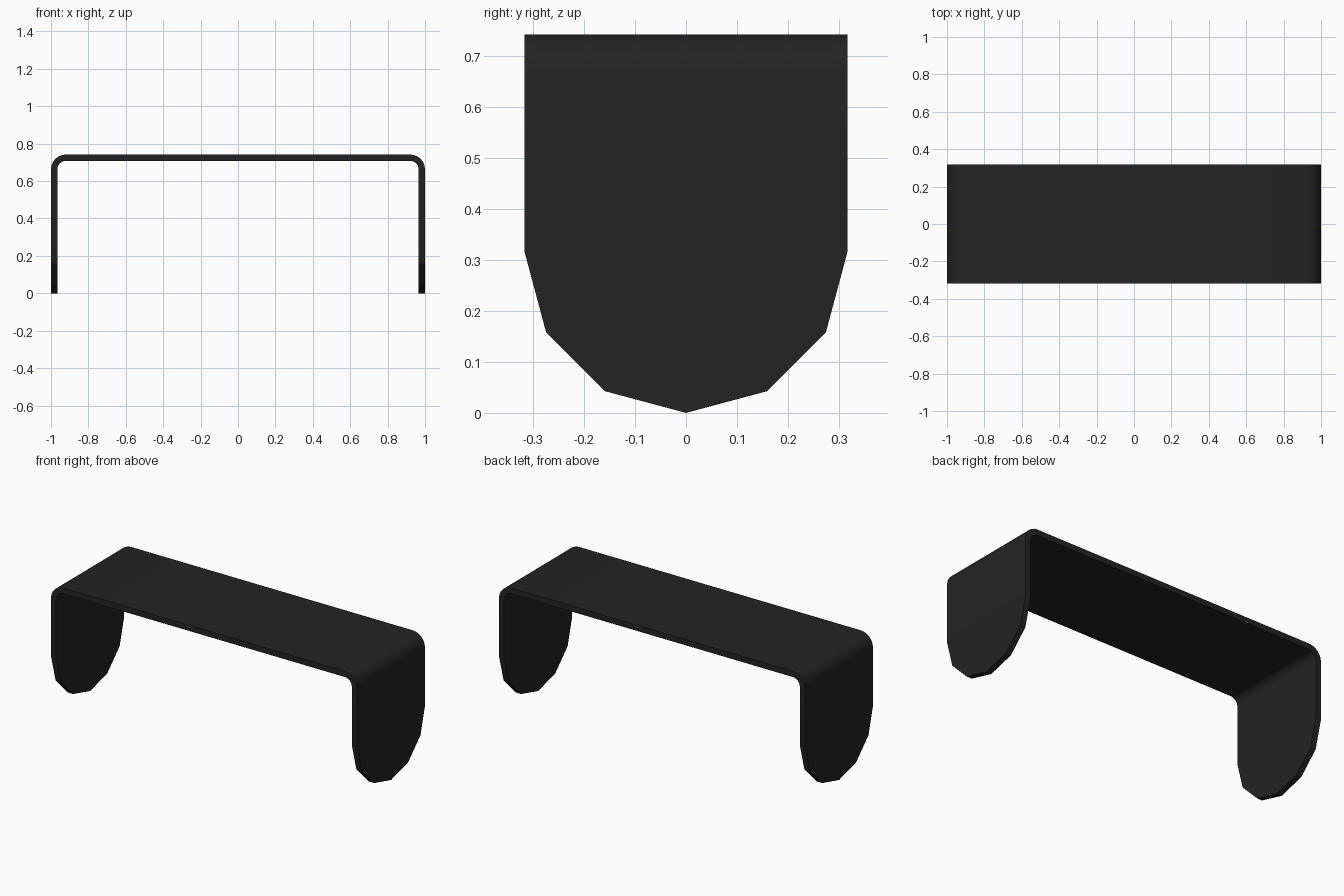
import bpy, bmesh
from math import sin, cos, pi, radians

cube = bpy.data.objects.get("Cube")
if cube:
    bpy.data.objects.remove(cube, do_unlink=True)

HEIGHT = 0.742
HALF_WIDTH = 0.317
THICK = 0.034
BEND = 0.08          # outer bend radius
BEND_STEPS = 6
END_STEPS = 3        # segments in each quarter of the rounded leg end

# Black finish
black = bpy.data.materials.new("matte black")
black.use_nodes = True
colour = (0.017, 0.017, 0.017, 1)
black.diffuse_color = colour
bsdf = next(n for n in black.node_tree.nodes if n.type == 'BSDF_PRINCIPLED')
bsdf.inputs["Base Color"].default_value = colour
bsdf.inputs["Roughness"].default_value = 0.6


def half_stations():
    """Outer point, inner point and half width, from leg tip to top plate (+x side)."""
    stations = []
    # Rounded leg end
    for i in range(END_STEPS + 1):
        a = pi / 2 * (1 - i / END_STEPS)
        z = HALF_WIDTH * (1 - sin(a))
        stations.append(((1, z), (1 - THICK, z), HALF_WIDTH * cos(a)))
    # Bent corner
    cx, cz, inner = 1 - BEND, HEIGHT - BEND, BEND - THICK
    for i in range(BEND_STEPS + 1):
        a = pi / 2 * i / BEND_STEPS
        stations.append(((cx + BEND * cos(a), cz + BEND * sin(a)),
                         (cx + inner * cos(a), cz + inner * sin(a)), HALF_WIDTH))
    return stations


def mirrored(station):
    (ox, oz), (ix, iz), w = station
    return (-ox, oz), (-ix, iz), w


# Bent strip: two legs and the top plate in one continuous sheet
right = half_stations()
stations = right + [mirrored(s) for s in reversed(right)]
bm = bmesh.new()
rings = []
for (ox, oz), (ix, iz), w in stations:
    rings.append([bm.verts.new(p) for p in
                  ((ox, -w, oz), (ox, w, oz), (ix, w, iz), (ix, -w, iz))])
for a, b in zip(rings, rings[1:]):
    for k in range(4):
        n = (k + 1) % 4
        bm.faces.new((a[k], a[n], b[n], b[k]))
bmesh.ops.remove_doubles(bm, verts=bm.verts, dist=1e-5)
bmesh.ops.recalc_face_normals(bm, faces=bm.faces)

mesh = bpy.data.meshes.new("bent_bracket")
bm.to_mesh(mesh)
bm.free()
mesh.materials.append(black)
bracket = bpy.data.objects.new("bent_bracket", mesh)
bpy.context.collection.objects.link(bracket)

# Smooth bends, crisp edges
bpy.ops.object.select_all(action='DESELECT')
bracket.select_set(True)
bpy.context.view_layer.objects.active = bracket
bpy.ops.object.shade_smooth_by_angle(angle=radians(25))
